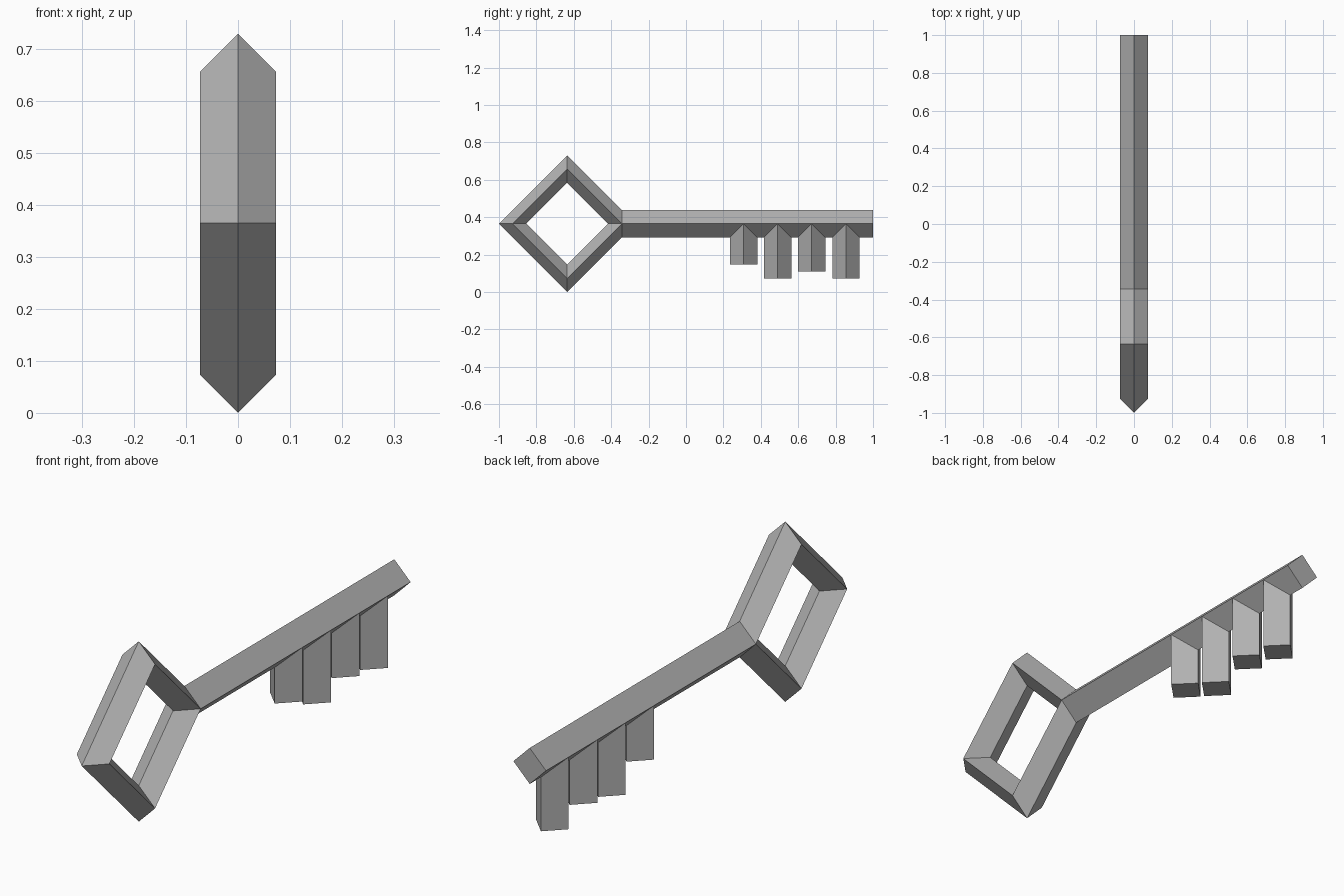
import bpy
from math import pi

if "Cube" in bpy.data.objects:
    bpy.data.objects.remove(bpy.data.objects["Cube"])

R = 0.073          # radius of every square bar
AXIS_Z = 0.365     # height of the key's centre line
RING_Y = -0.635
RING_R = 0.292

grey = bpy.data.materials.new("dark_grey")
grey.diffuse_color = (0.44, 0.44, 0.44, 1)
grey.use_nodes = True
grey.node_tree.nodes["Principled BSDF"].inputs["Base Color"].default_value = grey.diffuse_color


def finish(name):
    """Name the newest object and colour it."""
    bpy.context.object.name = name
    bpy.context.object.data.materials.append(grey)


def bar(name, start, end, rotation):
    """Four-sided bar between two points."""
    mid = [(a + b) / 2 for a, b in zip(start, end)]
    length = sum((a - b) ** 2 for a, b in zip(start, end)) ** 0.5
    bpy.ops.mesh.primitive_cylinder_add(vertices=4, radius=R, depth=length,
                                        location=mid, rotation=rotation)
    finish(name)


# Diamond handle: four-segment ring with a diamond cross-section
bpy.ops.mesh.primitive_torus_add(major_segments=4, minor_segments=4,
                                 major_radius=RING_R, minor_radius=R,
                                 location=(0, RING_Y, AXIS_Z),
                                 rotation=(0, pi / 2, 0))
finish("handle_ring")

# Shaft
bar("shaft", (0, RING_Y + RING_R, AXIS_Z), (0, 1, AXIS_Z), (pi / 2, 0, 0))

# Teeth hanging from the shaft: position along y, bottom height
teeth = [(0.308, 0.146), (0.49, 0.073), (0.672, 0.11), (0.855, 0.073)]
for i, (y, bottom) in enumerate(teeth, 1):
    bar(f"tooth_{i}", (0, y, bottom), (0, y, AXIS_Z), (0, 0, 0))
